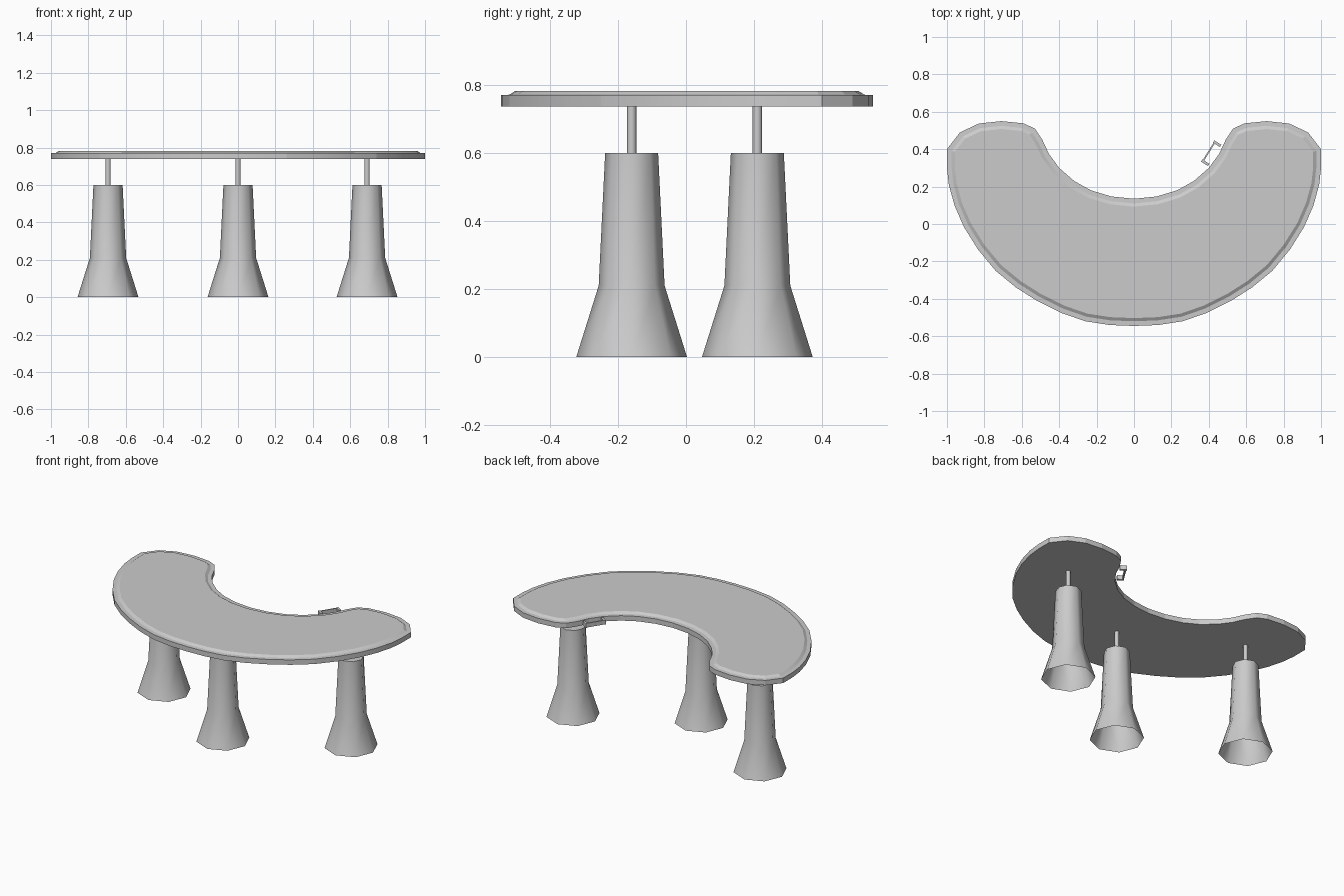
import bpy, bmesh, math
from mathutils import Vector

if "Cube" in bpy.data.objects:
    bpy.data.objects.remove(bpy.data.objects["Cube"])

# Right half of the kidney outline, front centre round to back centre
HALF = [(0, -.545), (.13, -.54), (.26, -.52), (.39, -.475), (.52, -.41), (.63, -.34),
        (.74, -.25), (.835, -.135), (.91, -.015), (.96, .10), (.99, .21), (1, .30),
        (1, .40), (.93, .49), (.83, .537), (.71, .55), (.59, .538), (.53, .51),
        (.49, .45), (.455, .375), (.40, .30), (.32, .23), (.23, .18), (.12, .147), (0, .135)]
OUTLINE = [Vector(p) for p in HALF + [(-x, y) for x, y in HALF[-2:0:-1]]]


def inset(points, d):
    """Move a counter-clockwise outline inward by d."""
    out = []
    for i, p in enumerate(points):
        a = (p - points[i - 1]).normalized()
        b = (points[(i + 1) % len(points)] - p).normalized()
        n = Vector((-a.y - b.y, a.x + b.x)).normalized()
        out.append(p + n * (d / max(.5, n.dot(Vector((-a.y, a.x))))))
    return out


def loft(name, rings, cap_bottom=True, cap_top=True, angle=30):
    """Skin a stack of equal-length rings of 3D points."""
    bm = bmesh.new()
    vs = [[bm.verts.new(p) for p in ring] for ring in rings]
    n = len(vs[0])
    for lo, hi in zip(vs, vs[1:]):
        for i in range(n):
            j = (i + 1) % n
            bm.faces.new((lo[i], lo[j], hi[j], hi[i]))
    if cap_bottom:
        bm.faces.new(vs[0][::-1])
    if cap_top:
        bm.faces.new(vs[-1])
    mesh = bpy.data.meshes.new(name)
    bm.to_mesh(mesh)
    bm.free()
    ob = bpy.data.objects.new(name, mesh)
    bpy.context.collection.objects.link(ob)
    bpy.ops.object.select_all(action='DESELECT')
    ob.select_set(True)
    bpy.context.view_layer.objects.active = ob
    bpy.ops.object.shade_smooth_by_angle(angle=math.radians(angle))
    return ob


def turned(name, cx, cy, profile, sides=8, **kw):
    rings = [[(cx + r * math.cos(2 * math.pi * i / sides),
               cy + r * math.sin(2 * math.pi * i / sides), z) for i in range(sides)]
             for r, z in profile]
    return loft(name, rings, angle=50, **kw)


# Table top: upright rim, narrow ledge, small slope to the raised surface
levels = [(0, .738), (0, .771), (.025, .772), (.042, .783)]
loft("table_top", [[(p.x, p.y, z) for p in inset(OUTLINE, d)] for d, z in levels], angle=10)

# Flared octagonal legs, open underneath, each with a thin post
for side, x, y in (("left", -.695, .21), ("middle", 0, -.16), ("right", .69, .21)):
    turned(side + "_leg", x, y, [(.163, 0), (.097, .21), (.078, .6)], cap_bottom=False)
    turned(side + "_post", x, y, [(.014, .6), (.014, .739)])


# Small clip on the inner edge: an outer bar held by two arms
def clip_part(name, along, across, size):
    t = Vector((.53, .85)).normalized()
    n = Vector((-t.y, t.x))
    c = Vector((.41, .38)) + t * along + n * across
    h, w = size
    base = [c + t * a * h + n * b * w for a, b in ((-1, -1), (1, -1), (1, 1), (-1, 1))]
    loft(name, [[(p.x, p.y, z) for p in base] for z in (.742, .770)])


clip_part("clip_bar", 0, .012, (.055, .004))
clip_part("clip_lower_arm", -.06, -.003, (.007, .022))
clip_part("clip_upper_arm", .06, -.003, (.007, .022))
